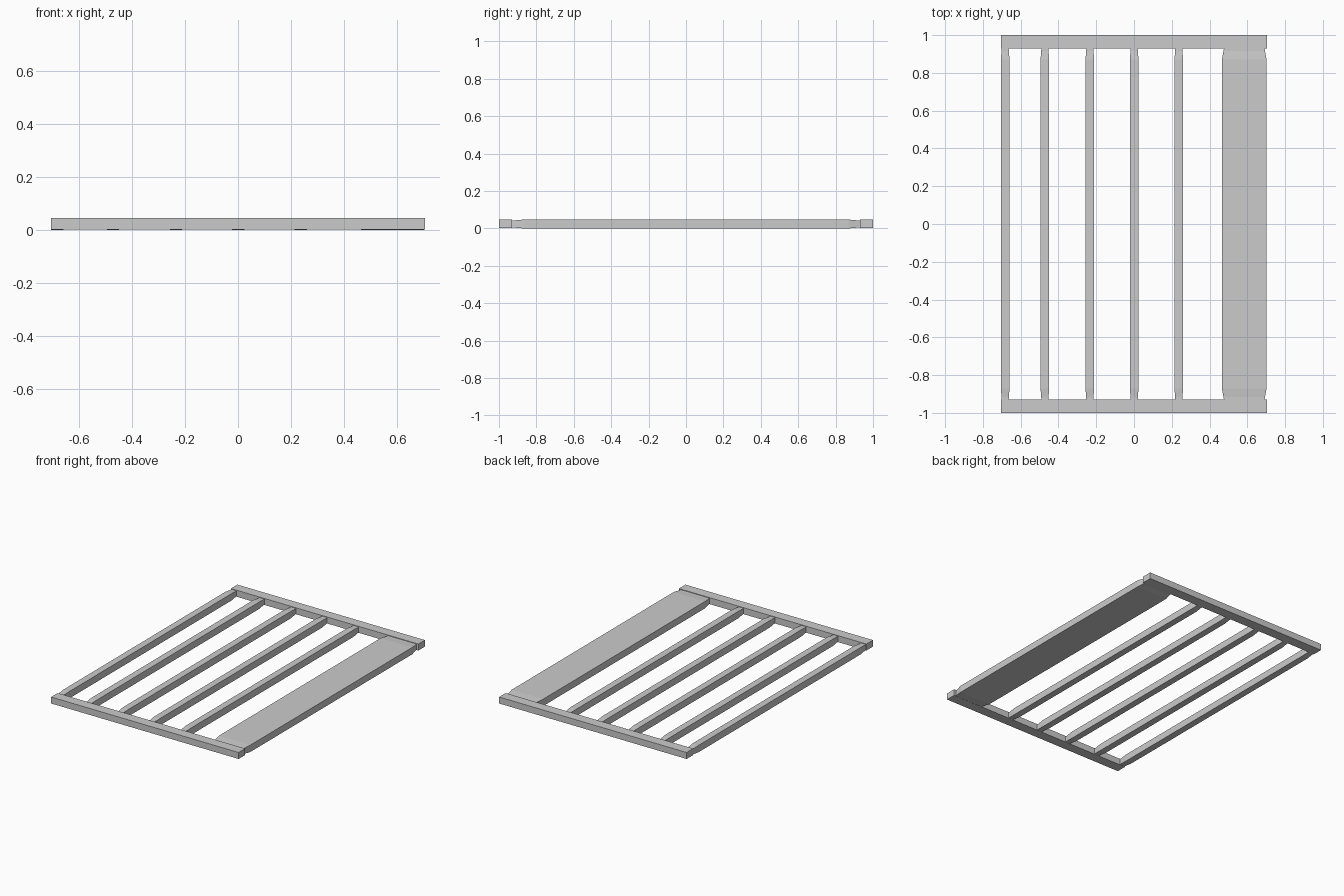
import bpy
import bmesh

if "Cube" in bpy.data.objects:
    bpy.data.objects.remove(bpy.data.objects["Cube"])


def loft(name, sections):
    """Skin rectangular sections (y, x0, x1, z0, z1) along y and cap both ends."""
    bm = bmesh.new()
    rings = [[bm.verts.new((x, y, z)) for x, z in
              ((x0, z0), (x1, z0), (x1, z1), (x0, z1))]
             for y, x0, x1, z0, z1 in sections]
    for a, b in zip(rings, rings[1:]):
        for i in range(4):
            j = (i + 1) % 4
            bm.faces.new((a[i], a[j], b[j], b[i]))
    bm.faces.new(rings[0])
    bm.faces.new(rings[-1])
    bmesh.ops.recalc_face_normals(bm, faces=bm.faces)
    mesh = bpy.data.meshes.new(name)
    bm.to_mesh(mesh)
    bm.free()
    obj = bpy.data.objects.new(name, mesh)
    bpy.context.collection.objects.link(obj)
    return obj


def slat(name, x0, x1, inset):
    """Full-size bar whose ends taper into the rails."""
    half = [(0.935, inset, 0.004), (0.915, inset * 0.7, 0.004), (0.87, 0, 0)]
    stations = [(-y, i, t) for y, i, t in half] + [(y, i, t) for y, i, t in reversed(half)]
    loft(name, [(y, x0 + i, x1 - i, t, 0.047 - t) for y, i, t in stations])


# End rails
for name, y0, y1 in (("front_rail", -1.0, -0.93), ("back_rail", 0.93, 1.0)):
    loft(name, [(y, -0.705, 0.705, 0.003, 0.047) for y in (y0, y1)])

# Narrow slats
for n, x in enumerate((-0.682, -0.472, -0.234, 0.001, 0.237)):
    slat(f"narrow_slat_{n + 1}", x - 0.023, x + 0.023, 0.005)

# Wide board on the right side
slat("wide_board", 0.465, 0.702, 0.012)
